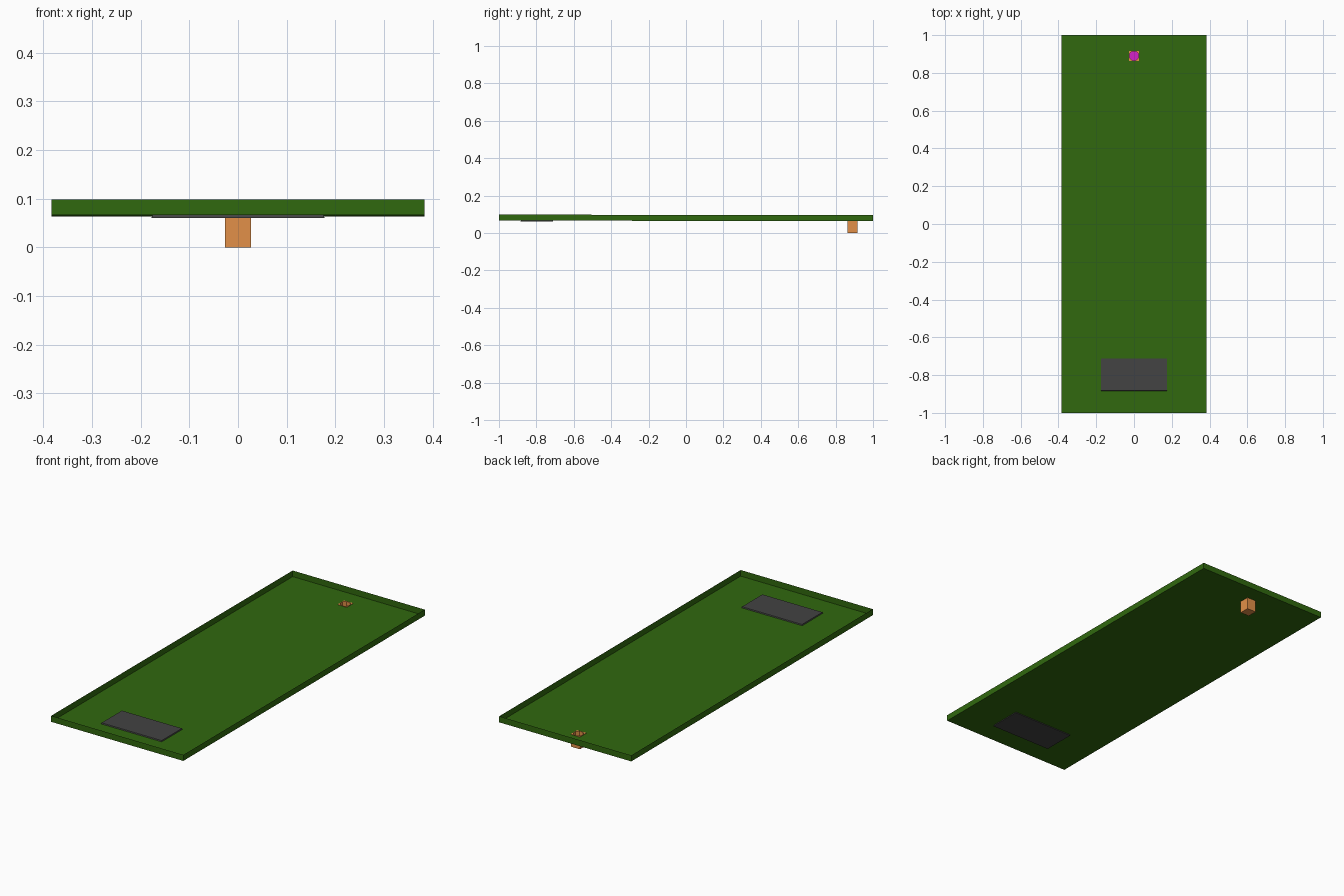
import bpy, bmesh, math

if "Cube" in bpy.data.objects:
    bpy.data.objects.remove(bpy.data.objects["Cube"])

SLOPE = -0.0013      # the green drops gently toward the hole
HOLE = (0.0, 0.89)
R_HOLE = 0.026


def material(name, color):
    m = bpy.data.materials.new(name)
    m.diffuse_color = (*color, 1)
    m.use_nodes = True
    m.node_tree.nodes["Principled BSDF"].inputs["Base Color"].default_value = m.diffuse_color
    return m


def finish(bm, name, mat):
    me = bpy.data.meshes.new(name)
    bm.to_mesh(me)
    bm.free()
    ob = bpy.data.objects.new(name, me)
    bpy.context.collection.objects.link(ob)
    me.materials.append(mat)
    return ob


def tilt(z, y):
    return z + SLOPE * y


def loop(bm, points):
    vs = [bm.verts.new(p) for p in points]
    es = [bm.edges.new((vs[i], vs[(i + 1) % len(vs)])) for i in range(len(vs))]
    return vs, es


def rect(cx, cy, hx, hy, z):
    return [(cx + sx * hx, cy + sy * hy, z(cy + sy * hy))
            for sx, sy in ((-1, -1), (1, -1), (1, 1), (-1, 1))]


def octagon(z):
    pts = []
    for i in range(8):
        a = math.radians(22.5 + 45 * i)
        y = HOLE[1] + R_HOLE * math.sin(a)
        pts.append((HOLE[0] + R_HOLE * math.cos(a), y, z(y)))
    return pts


def walls(bm, low, high):
    n = len(low)
    for i in range(n):
        j = (i + 1) % n
        bm.faces.new((low[i], low[j], high[j], high[i]))


green = material("turf_green", (0.030, 0.140, 0.0045))
grey = material("mat_grey", (0.056, 0.056, 0.056))
orange = material("cup_orange", (0.76, 0.28, 0.065))
pink = material("cup_magenta", (0.66, 0.016, 0.58))

# Putting green: floor with an octagonal hole and thin upright rim
bm = bmesh.new()
floor_z = lambda y: tilt(0.065, y)
low, e1 = loop(bm, rect(0, 0, 0.383, 1.0, floor_z))
_, e2 = loop(bm, octagon(floor_z))
bmesh.ops.triangle_fill(bm, edges=e1 + e2, use_beauty=True, normal=(0, 0, 1))
high, _ = loop(bm, rect(0, 0, 0.383, 1.0, lambda y: tilt(0.0968, y)))
walls(bm, low, high)
finish(bm, "putting_green", green)

# Tee mat set through the floor, with slightly sloped sides
bm = bmesh.new()
low, _ = loop(bm, rect(0, -0.797, 0.178, 0.088, lambda y: tilt(0.0592, y)))
high, _ = loop(bm, rect(0, -0.797, 0.174, 0.084, lambda y: tilt(0.0705, y)))
walls(bm, low, high)
bm.faces.new(high)
bm.faces.new(low[::-1])
finish(bm, "tee_mat", grey)

# Cup: square block with an octagonal well
bm = bmesh.new()
top_z = lambda y: 0.066
low, _ = loop(bm, rect(*HOLE, 0.0265, 0.0265, lambda y: 0.0))
high, e1 = loop(bm, rect(*HOLE, 0.0265, 0.0265, top_z))
walls(bm, low, high)
bm.faces.new(low[::-1])
well_top, e2 = loop(bm, octagon(top_z))
well_low, _ = loop(bm, octagon(lambda y: 0.004))
walls(bm, well_top, well_low)
bmesh.ops.triangle_fill(bm, edges=e1 + e2, use_beauty=True, normal=(0, 0, 1))
finish(bm, "hole_cup", orange)

# Coloured bottom of the cup
bm = bmesh.new()
base, _ = loop(bm, octagon(lambda y: 0.004))
bm.faces.new(base)
finish(bm, "cup_bottom", pink)
